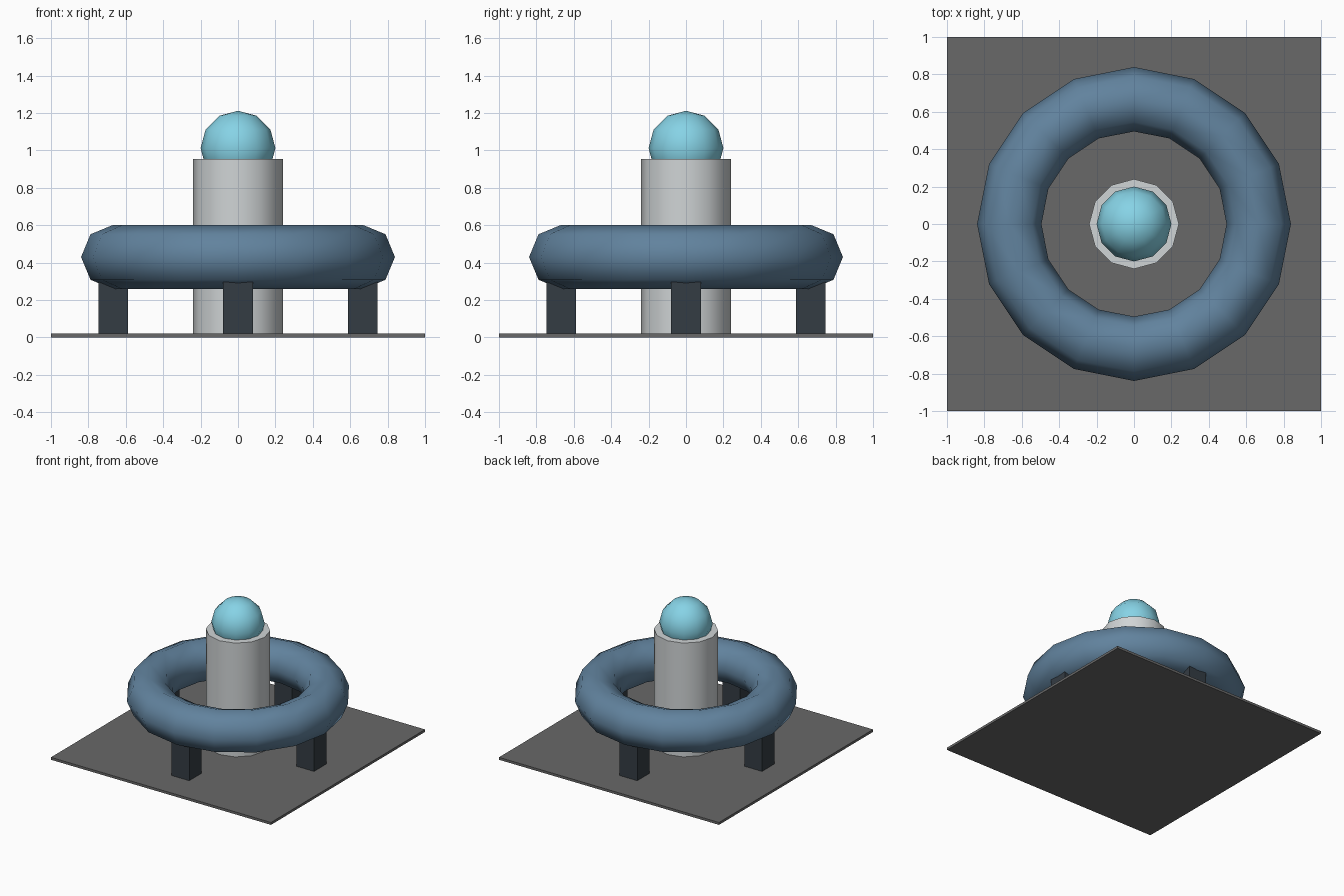
import bpy
from math import cos, sin, pi, radians

cube = bpy.data.objects.get("Cube")
if cube:
    bpy.data.objects.remove(cube, do_unlink=True)


def material(name, rgb):
    mat = bpy.data.materials.new(name)
    mat.use_nodes = True
    mat.diffuse_color = (*rgb, 1)
    bsdf = next(n for n in mat.node_tree.nodes if n.type == "BSDF_PRINCIPLED")
    bsdf.inputs["Base Color"].default_value = (*rgb, 1)
    return mat


def finish(name, mat, smooth_angle=None):
    obj = bpy.context.object
    obj.name = name
    obj.data.materials.append(mat)
    if smooth_angle:
        bpy.ops.object.shade_smooth_by_angle(angle=radians(smooth_angle))
    return obj


def box(name, size, center, mat):
    bpy.ops.mesh.primitive_cube_add(size=1, location=center)
    obj = finish(name, mat)
    for v in obj.data.vertices:
        v.co = [c * s for c, s in zip(v.co, size)]
    return obj


floor_grey = material("floor grey", (0.14, 0.14, 0.14))
steel_blue = material("steel blue", (0.12, 0.225, 0.34))
pale_grey = material("pale grey", (0.63, 0.66, 0.67))
light_cyan = material("light cyan", (0.24, 0.65, 0.79))
charcoal = material("charcoal", (0.034, 0.045, 0.057))

FLOOR = 0.02
RING_R, RING_Z = 0.667, 0.43

# Thin square base
box("base_plate", (2, 2, FLOOR), (0, 0, FLOOR / 2), floor_grey)

# Central column with a ball resting in its top
COLUMN_TOP = 0.955
bpy.ops.mesh.primitive_cylinder_add(vertices=12, radius=0.24, depth=COLUMN_TOP - FLOOR,
                                    location=(0, 0, (COLUMN_TOP + FLOOR) / 2))
finish("central_column", pale_grey, 50)

bpy.ops.mesh.primitive_uv_sphere_add(segments=12, ring_count=6, radius=0.2,
                                     location=(0, 0, 1.012))
finish("top_ball", light_cyan, 80)

# Ring around the column
bpy.ops.mesh.primitive_torus_add(major_segments=16, minor_segments=8,
                                 major_radius=RING_R, minor_radius=0.172,
                                 location=(0, 0, RING_Z))
finish("ring", steel_blue, 80)

# Four posts carrying the ring
for i, side in enumerate(("left", "back", "right", "front")):
    a = i * pi / 2
    box(side + "_post", (0.16, 0.16, RING_Z - FLOOR),
        (RING_R * cos(a), RING_R * sin(a), (RING_Z + FLOOR) / 2), charcoal)
